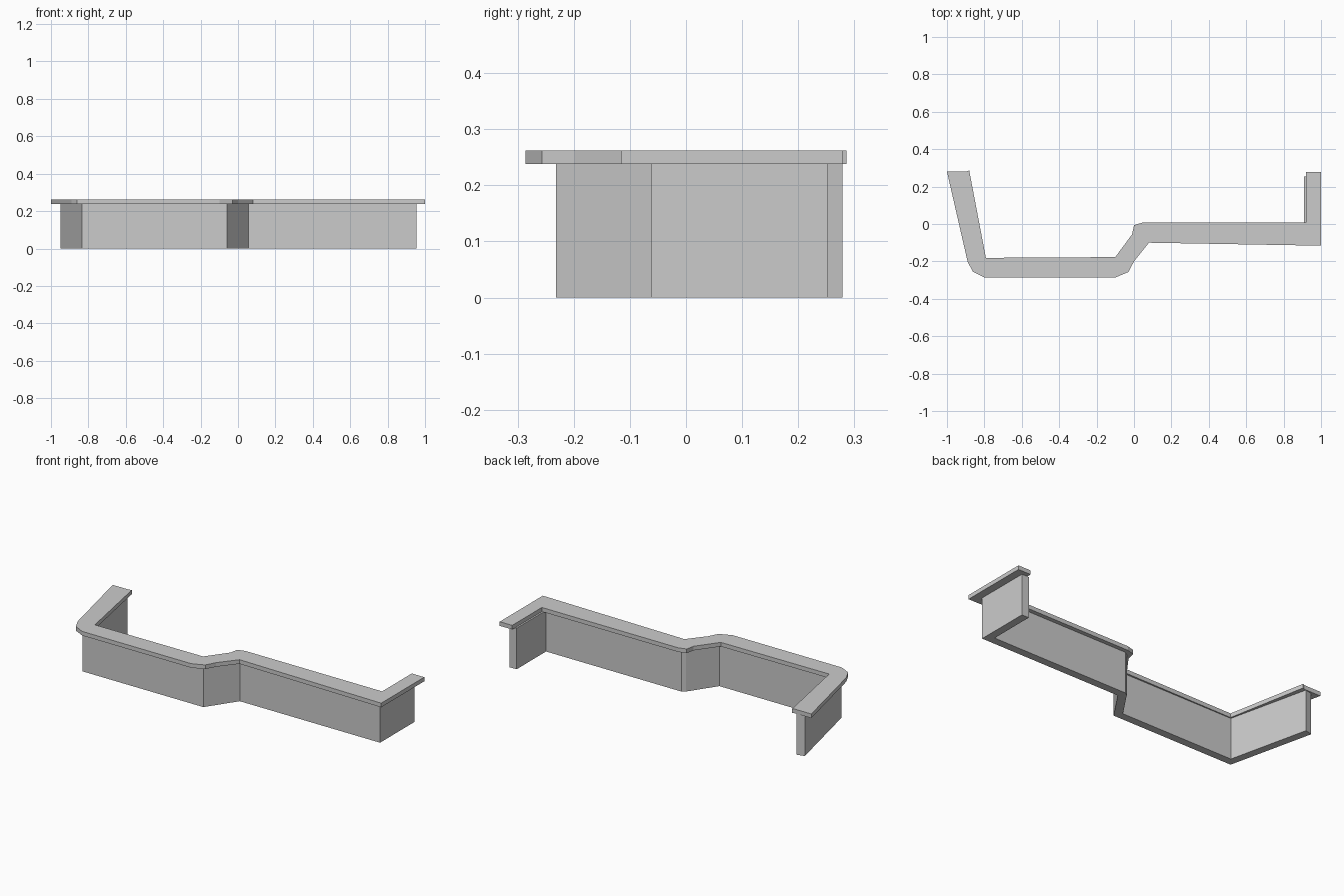
import bpy, bmesh

if "Cube" in bpy.data.objects:
    bpy.data.objects.remove(bpy.data.objects["Cube"])


def extruded_outline(name, points, z0, z1):
    """Extrude a plan outline from z0 up to z1 as a closed solid."""
    bm = bmesh.new()
    face = bm.faces.new([bm.verts.new((x, y, z0)) for x, y in points])
    ext = bmesh.ops.extrude_face_region(bm, geom=[face], use_keep_orig=True)
    for v in ext["geom"]:
        if isinstance(v, bmesh.types.BMVert):
            v.co.z = z1
    bmesh.ops.recalc_face_normals(bm, faces=bm.faces)
    mesh = bpy.data.meshes.new(name)
    bm.to_mesh(mesh)
    bm.free()
    obj = bpy.data.objects.new(name, mesh)
    bpy.context.collection.objects.link(obj)
    return obj


# Thin upright wall: front line, then back line in return
wall_front = [(-0.95, 0.268), (-0.835, -0.232), (-0.06, -0.232),
              (0.055, -0.062), (0.955, -0.062), (0.955, 0.253)]
wall_back = [(0.91, 0.253), (0.91, -0.017), (0.042, -0.017), (0.022, -0.031),
             (-0.0835, -0.187), (-0.799, -0.187), (-0.906, 0.279)]
extruded_outline("wall", wall_front + wall_back, 0.0, 0.238)

# Wide flat cap with clipped outer corners
cap_front = [(-1.0, 0.28), (-0.89, -0.20), (-0.862, -0.255), (-0.80, -0.286),
             (-0.10, -0.286), (-0.03, -0.257), (0.0, -0.20), (0.08, -0.10),
             (1.0, -0.116), (1.0, 0.279)]
cap_back = [(0.92, 0.279), (0.92, 0.007), (0.045, 0.007), (0.0, -0.006),
            (-0.01, -0.055), (-0.10, -0.177), (-0.792, -0.181),
            (-0.881, 0.286), (-0.897, 0.28)]
extruded_outline("wall_cap", cap_front + cap_back, 0.238, 0.262)
